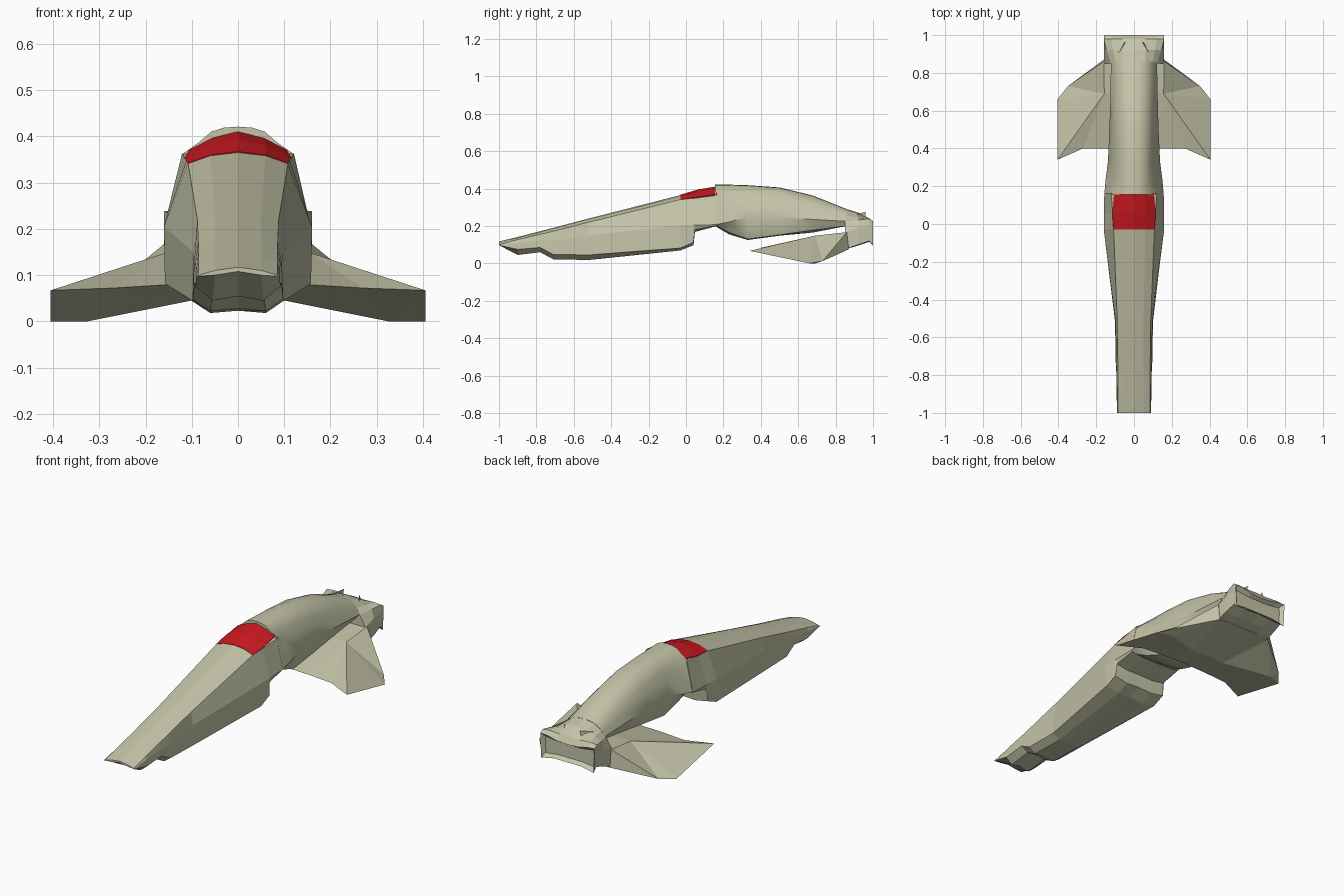
import bpy, bmesh, math


def material(name, rgb):
    m = bpy.data.materials.new(name)
    m.diffuse_color = (*rgb, 1)
    return m


HULL = material("hull_beige", (0.56, 0.56, 0.40))
RED = material("window_red", (0.60, 0.01, 0.015))


def finish(name, bm, mat, angle):
    bmesh.ops.remove_doubles(bm, verts=bm.verts[:], dist=0.0005)
    bmesh.ops.recalc_face_normals(bm, faces=bm.faces[:])
    me = bpy.data.meshes.new(name)
    bm.to_mesh(me)
    bm.free()
    me.materials.append(mat)
    ob = bpy.data.objects.new(name, me)
    bpy.context.collection.objects.link(ob)
    bpy.ops.object.select_all(action='DESELECT')
    ob.select_set(True)
    bpy.context.view_layer.objects.active = ob
    if angle:
        bpy.ops.object.shade_smooth_by_angle(angle=math.radians(angle))
    return ob


def loft(name, sections, mat=HULL, angle=0):
    """Skin half sections (y, [(x, z) from top centre to bottom centre]), mirrored in x."""
    bm = bmesh.new()
    rings = []
    for y, half in sections:
        pts = half + [(-x, z) for x, z in reversed(half[1:-1])]
        rings.append([bm.verts.new((x, y, z)) for x, z in pts])
    n = len(rings[0])
    for a, b in zip(rings, rings[1:]):
        for i in range(n):
            j = (i + 1) % n
            bm.faces.new((a[i], a[j], b[j], b[i]))
    bm.faces.new(rings[0])
    bm.faces.new(rings[-1])
    return finish(name, bm, mat, angle)


def mirrored_mesh(name, points, faces, mat=HULL):
    bm = bmesh.new()
    for s in (1, -1):
        v = {k: bm.verts.new((s * x, y, z)) for k, (x, y, z) in points.items()}
        for f in faces:
            bm.faces.new([v[k] for k in f.split()])
    return finish(name, bm, mat, 0)


# Long front fuselage with the chin step and the belly step
loft("front_fuselage", [
    (-1.00, [(0, .117), (.05, .110), (.085, .100), (.090, .099), (.090, .097), (.05, .100), (0, .108)]),
    (-0.90, [(0, .141), (.05, .137), (.085, .127), (.090, .110), (.092, .075), (.055, .045), (0, .054)]),
    (-0.78, [(0, .172), (.05, .167), (.085, .155), (.092, .125), (.094, .085), (.055, .060), (0, .066)]),
    (-0.71, [(0, .190), (.05, .185), (.086, .172), (.095, .120), (.098, .048), (.06, .022), (0, .028)]),
    (-0.52, [(0, .240), (.05, .235), (.088, .220), (.097, .150), (.100, .045), (.06, .018), (0, .023)]),
    (-0.03, [(0, .365), (.06, .358), (.108, .341), (.160, .205), (.158, .082), (.08, .069), (0, .072)]),
    (0.040, [(0, .368), (.06, .362), (.112, .348), (.160, .205), (.158, .112), (.08, .097), (0, .102)]),
    (0.048, [(0, .368), (.06, .362), (.112, .348), (.160, .205), (.154, .180), (.08, .168), (0, .170)]),
    (0.165, [(0, .370), (.06, .368), (.121, .363), (.157, .207), (.150, .202), (.08, .200), (0, .200)]),
])

# Red cockpit window on the spine
loft("cockpit_window", [
    (-0.03, [(0, .367), (.06, .360), (.109, .342), (.105, .335), (0, .35)]),
    (0.06, [(0, .394), (.06, .382), (.115, .354), (.110, .345), (0, .36)]),
    (0.165, [(0, .412), (.055, .398), (.105, .372), (.100, .36), (0, .37)]),
], RED)

# Rounded rear hull with a narrow keel
loft("rear_hull", [
    (0.155, [(0, .421), (.03, .419), (.058, .410), (.086, .386), (.120, .362), (.157, .207), (.12, .203), (0, .20)]),
    (0.23, [(0, .421), (.03, .418), (.060, .405), (.085, .375), (.106, .330), (.151, .221), (.11, .165), (0, .155)]),
    (0.33, [(0, .418), (.03, .415), (.064, .399), (.092, .361), (.112, .310), (.138, .250), (.10, .130), (0, .125)]),
    (0.50, [(0, .406), (.03, .403), (.064, .388), (.093, .352), (.110, .302), (.130, .244), (.10, .152), (0, .148)]),
    (0.68, [(0, .362), (.03, .360), (.062, .347), (.090, .318), (.108, .278), (.125, .235), (.10, .178), (0, .165)]),
    (0.86, [(0, .290), (.03, .288), (.062, .281), (.092, .264), (.110, .245), (.122, .225), (.10, .200), (0, .200)]),
], angle=40)

# Flared tail block with a recessed rear
loft("tail_block", [
    (0.85, [(0, .293), (.06, .284), (.100, .256), (.122, .225), (.158, .165), (.160, .075), (.08, .08), (0, .08)]),
    (0.92, [(0, .272), (.06, .266), (.110, .245), (.145, .232), (.160, .190), (.160, .100), (.08, .095), (0, .095)]),
    (0.98, [(0, .240), (.06, .238), (.120, .241), (.160, .238), (.160, .195), (.155, .120), (.08, .115), (0, .12)]),
    (1.00, [(0, .205), (.06, .208), (.120, .222), (.160, .225), (.160, .190), (.155, .095), (.08, .11), (0, .11)]),
    (0.98, [(0, .195), (.06, .195), (.105, .200), (.140, .205), (.145, .180), (.140, .115), (.08, .125), (0, .125)]),
])

# Small slanted ridges on top of the tail
mirrored_mesh("tail_ridge", {
    "a": (.115, .85, .235), "b": (.045, .96, .276), "c": (.085, .90, .258), "d": (.055, .96, .235)},
    ["a b c", "a d b", "b d c", "a c d"])

# Forward-swept drooping wings, joined under the hull
mirrored_mesh("wings", {
    "tip": (.405, .34, .067), "back": (.405, .66, 0), "trail": (.35, .73, .012),
    "lead": (.27, .40, .072), "root": (.14, .40, .080), "mid": (0, .40, .083),
    "ridge": (.157, .69, .148), "rmid": (0, .69, .148), "top": (.16, .86, .167), "tmid": (0, .86, .167),
    "low": (.16, .87, .075), "lmid": (0, .87, .08),
    "keel": (.325, .69, 0), "under": (.10, .58, .045), "umid": (0, .58, .05)},
    ["tip lead ridge", "lead root ridge", "root mid rmid ridge", "ridge rmid tmid top",
     "tip ridge back", "back ridge trail", "ridge top trail", "trail top low", "top tmid lmid low",
     "tip keel lead", "tip back keel", "back trail keel", "lead keel under", "lead under root",
     "root under umid mid", "keel trail low", "keel low under", "under low lmid umid"])
